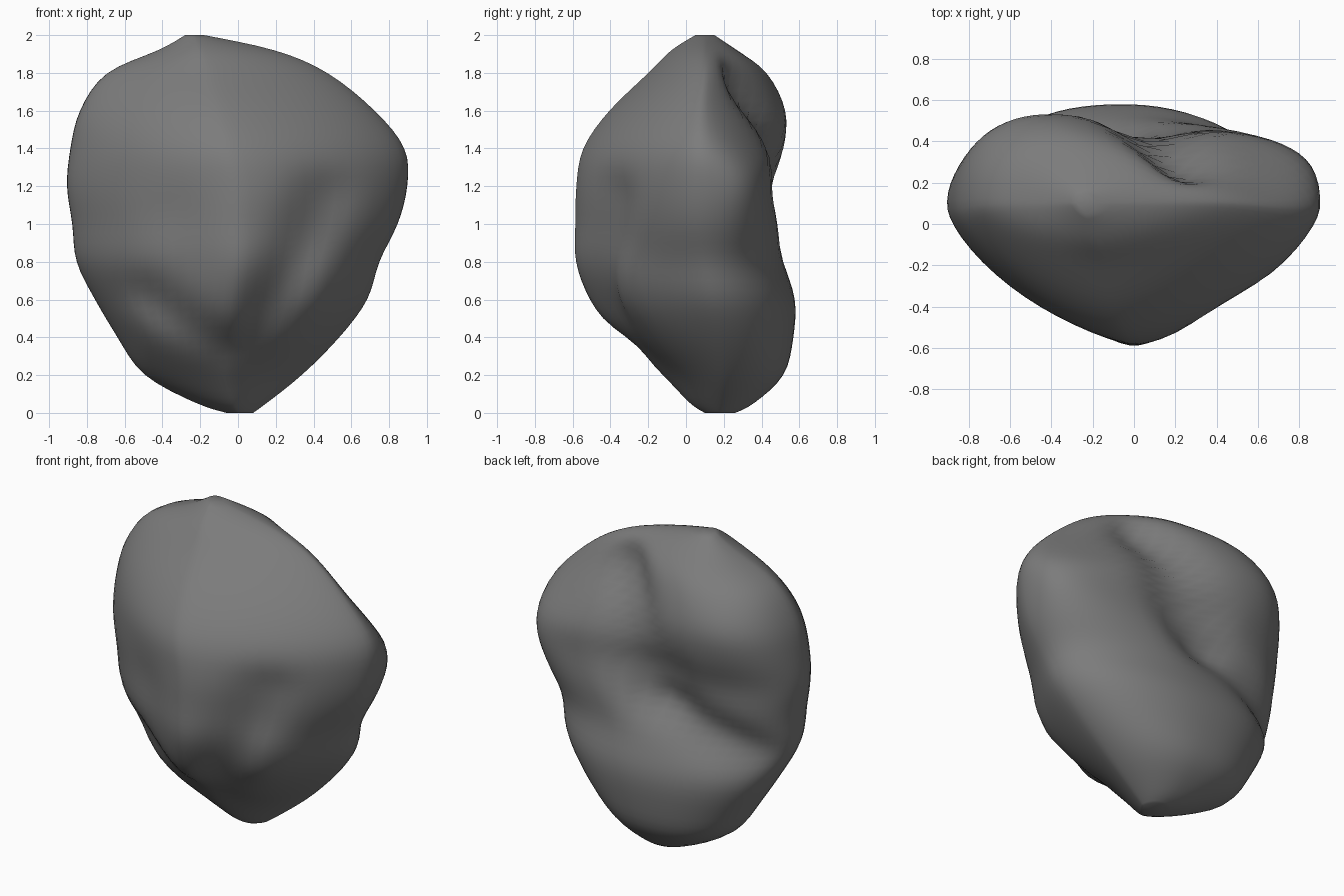
import bpy, bmesh, math
from mathutils import Vector

if "Cube" in bpy.data.objects:
    bpy.data.objects.remove(bpy.data.objects["Cube"])

# Height sections: z, x left, x right, y front, y back, y of widest point,
# x of front ridge, x of back ridge, squareness of back right quarter
SECTIONS = [
    (0.00, -.06, .08, .10, .26, .18, .00, .00, 2.0),
    (0.05, -.22, .15, .02, .36, .19, -.03, -.03, 2.0),
    (0.20, -.50, .34, -.13, .52, .20, -.06, -.05, 2.0),
    (0.40, -.64, .54, -.40, .57, .18, -.04, -.05, 2.0),
    (0.60, -.76, .69, -.52, .58, .14, -.02, -.05, 2.0),
    (0.80, -.86, .75, -.59, .52, .10, .00, -.05, 2.1),
    (1.00, -.88, .85, -.59, .50, .08, .00, -.10, 2.7),
    (1.20, -.91, .90, -.585, .47, .08, .00, -.20, 3.4),
    (1.40, -.89, .89, -.55, .52, .08, -.05, -.35, 2.0),
    (1.60, -.84, .73, -.41, .53, .08, -.10, -.40, 1.45),
    (1.80, -.70, .48, -.20, .43, .10, -.15, -.30, 1.4),
    (1.92, -.42, .20, -.08, .27, .10, -.20, -.20, 1.8),
    (2.00, -.28, -.18, .05, .15, .10, -.23, -.23, 2.0),
]
# Grooves (positive depth) and bumps (negative): side, depth, width, (x, z) path
STROKES = [
    (1, .17, .13, [(.22, 1.72), (.10, 1.55), (.02, 1.3), (-.10, 1.05)]),
    (1, .10, .13, [(-.25, 1.0), (-.50, .90), (-.80, .76)]),
    (-1, .08, .12, [(.46, 1.15), (.26, .70), (.06, .38)]),
    (-1, -.06, .13, [(.46, .72), (.40, .60)]),
    (-1, .07, .09, [(-.50, .64), (-.25, .45), (-.08, .36)]),
    (-1, -.03, .12, [(-.55, .48), (-.48, .38)]),
    (-1, .03, .14, [(-.32, 1.05), (-.27, .80)]),
]
COLS, SUB = 64, 4


def catmull(a, b, c, d, t):
    return .5 * (2 * b + (c - a) * t + (2 * a - 5 * b + 4 * c - d) * t * t
                 + (3 * b - a - 3 * c + d) * t ** 3)


def path_distance(p, path):
    best = 9
    for a, b in zip(path, path[1:]):
        a, b = Vector(a), Vector(b)
        t = max(0, min(1, (p - a).dot(b - a) / (b - a).length_squared))
        best = min(best, (p - a.lerp(b, t)).length)
    return best


def section_point(s, ang):
    z, xl, xr, yf, yb, yc, xf, xb, pr = s
    c, n = math.cos(ang), math.sin(ang)
    back = n >= 0
    cx = xb if back else xf
    p = (pr if c > 0 else 2.3) if back else 1.45
    u, v = abs(c) ** (2 / p), abs(n) ** (2 / p)
    x = cx + ((xr - cx) if c > 0 else (xl - cx)) * u
    y = yc + ((yb if back else yf) - yc) * v
    # carve grooves and raise bumps
    side = 1 if back else -1
    for sd, depth, width, path in STROKES:
        if sd == side:
            d = path_distance(Vector((x, z)), path)
            y -= side * depth * math.exp(-(d / width) ** 2) * min(1, v * 1.5)
    return x, y, z


# Interpolated sections
rows = []
last = len(SECTIONS) - 1
for i in range(last):
    q = [SECTIONS[max(0, min(last, i + k))] for k in (-1, 0, 1, 2)]
    for j in range(SUB):
        rows.append([catmull(*v, j / SUB) for v in zip(*q)])
rows.append(SECTIONS[-1])

# Boulder skin
bm = bmesh.new()
rings = [[bm.verts.new(section_point(s, 2 * math.pi * (k + .5) / COLS))
          for k in range(COLS)] for s in rows]
for a, b in zip(rings, rings[1:]):
    for k in range(COLS):
        m = (k + 1) % COLS
        bm.faces.new((a[k], a[m], b[m], b[k]))
bm.faces.new(rings[0][::-1])
bm.faces.new(rings[-1])
for _ in range(3):
    bmesh.ops.smooth_vert(bm, verts=[v for r in rings[1:-1] for v in r], factor=.5,
                          use_axis_x=True, use_axis_y=True, use_axis_z=True)
bmesh.ops.recalc_face_normals(bm, faces=bm.faces)
for f in bm.faces:
    f.smooth = True
mesh = bpy.data.meshes.new("boulder")
bm.to_mesh(mesh)
bm.free()
boulder = bpy.data.objects.new("boulder", mesh)
bpy.context.collection.objects.link(boulder)

grey = bpy.data.materials.new("stone grey")
grey.diffuse_color = (.2, .2, .2, 1)
grey.use_nodes = True
grey.node_tree.nodes["Principled BSDF"].inputs["Base Color"].default_value = grey.diffuse_color
mesh.materials.append(grey)
